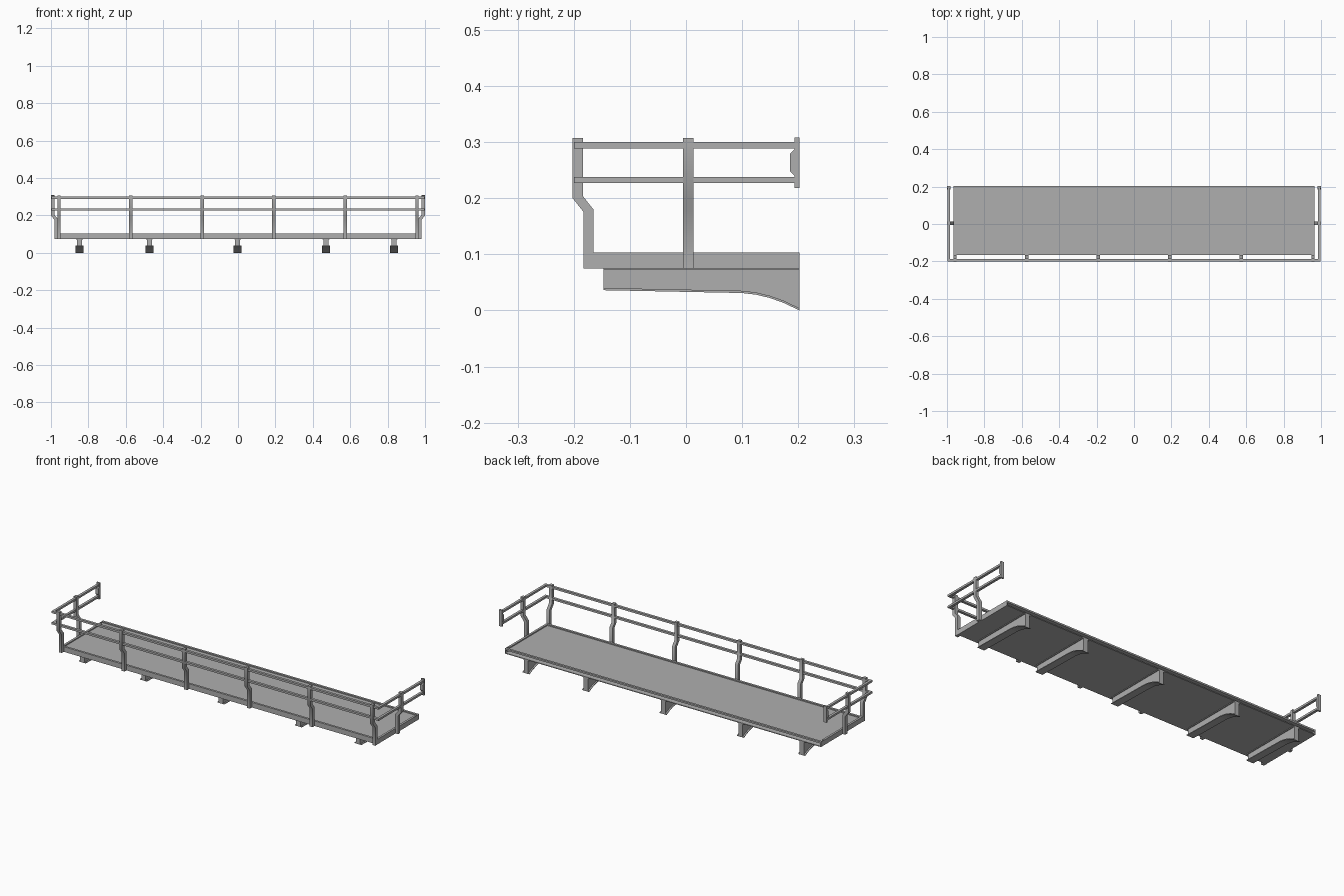
import bpy
import math
from mathutils import Matrix

if "Cube" in bpy.data.objects:
    bpy.data.objects.remove(bpy.data.objects["Cube"])

# Mid-grey painted metal
GREY = bpy.data.materials.new("grey_metal")
GREY.diffuse_color = (0.43, 0.43, 0.43, 1)
GREY.use_nodes = True
GREY.node_tree.nodes["Principled BSDF"].inputs["Base Color"].default_value = GREY.diffuse_color


def prism(name, profile, x0, x1, smooth=False):
    """Extrude a closed (y, z) profile from x0 to x1."""
    n = len(profile)
    verts = [(x0, y, z) for y, z in profile] + [(x1, y, z) for y, z in profile]
    faces = [list(range(n))[::-1], list(range(n, 2 * n))]
    faces += [[i, (i + 1) % n, n + (i + 1) % n, n + i] for i in range(n)]
    me = bpy.data.meshes.new(name)
    me.from_pydata(verts, [], faces)
    me.materials.append(GREY)
    ob = bpy.data.objects.new(name, me)
    bpy.context.collection.objects.link(ob)
    bpy.ops.object.select_all(action='DESELECT')
    bpy.context.view_layer.objects.active = ob
    ob.select_set(True)
    bpy.ops.object.mode_set(mode='EDIT')
    bpy.ops.mesh.select_all(action='SELECT')
    bpy.ops.mesh.normals_make_consistent(inside=False)
    bpy.ops.object.mode_set(mode='OBJECT')
    if smooth:
        bpy.ops.object.shade_smooth_by_angle(angle=math.radians(60))
    return ob


def box(name, x0, x1, y0, y1, z0, z1):
    return prism(name, [(y0, z0), (y1, z0), (y1, z1), (y0, z1)], x0, x1)


# Deck floor with a slightly raised rim; the back edge is an open channel
W, YF, YB = 0.965, -0.165, 0.202
ZB, ZT, R, T = 0.075, 0.103, 0.012, 0.004
CH = YB - 0.03
box("deck_floor", -W + R, W - R, YF + R, CH, ZB, 0.097)
box("deck_rim_front", -W, W, YF, YF + R, ZB, ZT)
box("deck_back_channel_floor", -W + T, W - T, CH, YB - R, 0.094, 0.097)
box("deck_back_channel_top", -W + T, W - T, YB - R, YB, 0.094, ZT)
box("deck_back_channel_bottom", -W + T, W - T, CH, YB, ZB, ZB + T)
for s, side in ((-1, "left"), (1, "right")):
    a, b = sorted((s * W, s * (W - R)))
    box("deck_rim_" + side, a, b, YF + R, CH, ZB, ZT)
    a, b = sorted((s * W, s * (W - T)))
    box("deck_rim_end_" + side, a, b, CH, YB, ZB, ZT)

# Cranked railing posts: profile as (outward offset from deck edge, z)
POST = [(0, 0.075), (0.018, 0.075), (0.018, 0.176), (0.037, 0.2),
        (0.037, 0.307), (0.019, 0.307), (0.019, 0.204), (0, 0.18)]
HW = 0.009
for i in range(6):
    x = -0.957 + i * 0.3828
    prism(f"front_post_{i + 1}", [(YF - o, z) for o, z in POST], x - HW, x + HW, True)
for s, side in ((-1, "left"), (1, "right")):
    ob = prism("side_post_" + side, [(-o, z) for o, z in POST], -HW, HW, True)
    ob.data.transform(Matrix.Translation((s * 0.963, 0.004, 0)) @
                      Matrix.Rotation(s * math.pi / 2, 4, 'Z'))

# Horizontal rails and wall plates at the rail ends
for z0, level in ((0.227, "lower"), (0.289, "upper")):
    z1 = z0 + 0.011
    box(f"front_rail_{level}", -0.998, 0.998, -0.2, -0.186, z0, z1)
    for s, side in ((-1, "left"), (1, "right")):
        a, b = sorted((s * 0.984, s * 0.998))
        box(f"side_rail_{level}_{side}", a, b, -0.186, 0.195, z0, z1)
PLATE = [(0.202, 0.218), (0.202, 0.308), (0.193, 0.308), (0.193, 0.287),
         (0.185, 0.279), (0.185, 0.248), (0.193, 0.24), (0.193, 0.218)]
for s, side in ((-1, "left"), (1, "right")):
    a, b = sorted((s * 0.982, s * 1.0))
    prism("wall_plate_" + side, PLATE, a, b)

# Support brackets: web with top and curved bottom flange
CURVE = [(-0.147, 0.036), (0.1, 0.031), (0.125, 0.028), (0.15, 0.022),
         (0.175, 0.013), (0.202, 0.0)]
upper = [(y, z + T) for y, z in CURVE]
for i, x in enumerate((-0.848, -0.474, -0.002, 0.471, 0.835)):
    prism(f"bracket_web_{i + 1}", upper + [(0.202, 0.072), (-0.147, 0.072)],
          x - 0.013, x + 0.013)
    prism(f"bracket_bottom_flange_{i + 1}", CURVE + upper[::-1], x - 0.021, x + 0.021)
    box(f"bracket_top_flange_{i + 1}", x - 0.018, x + 0.018, -0.147, 0.202, 0.072, ZB)
